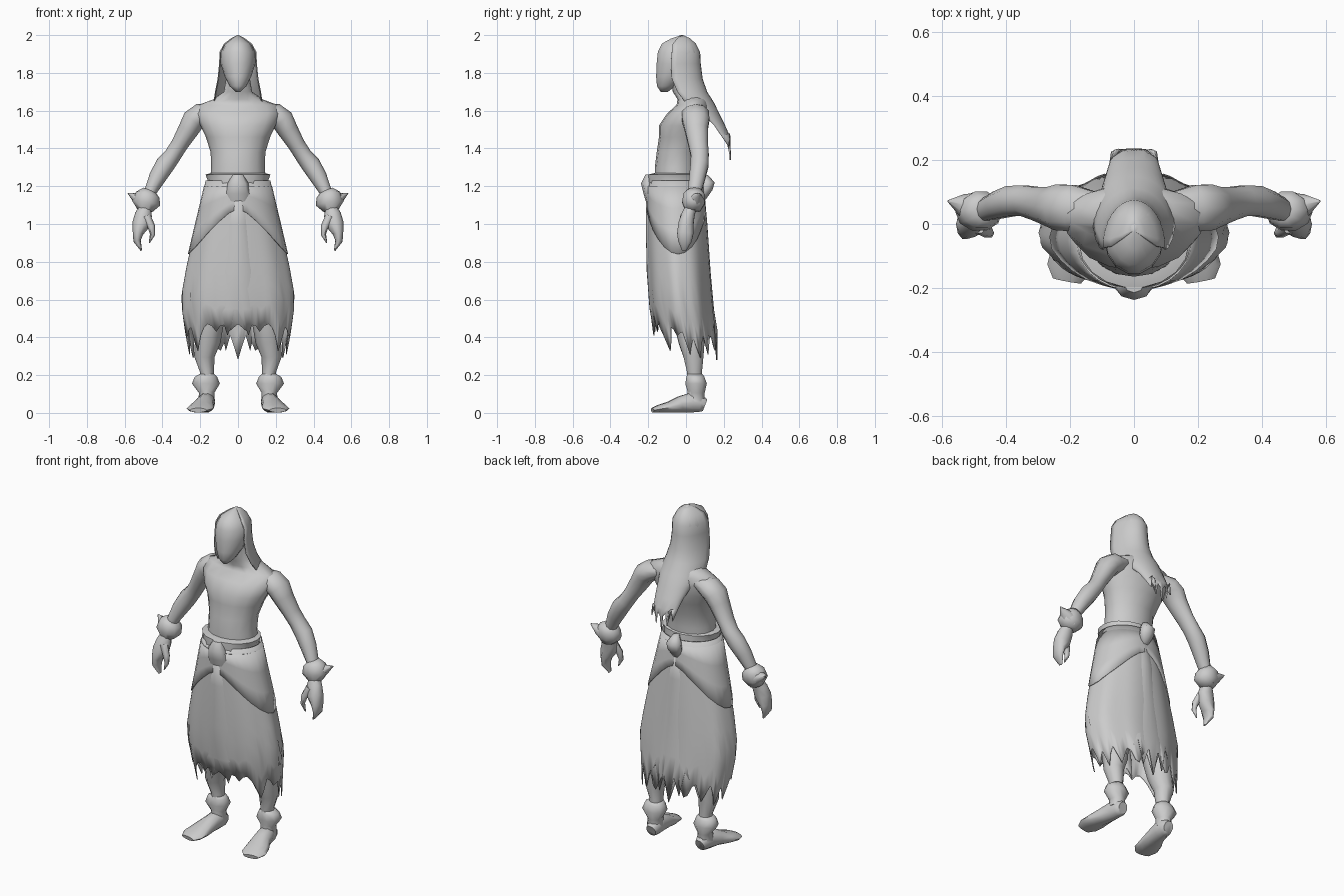
import bpy, math, random
from mathutils import Vector

random.seed(4)
grey = bpy.data.materials.new("light_grey")
grey.diffuse_color = (0.6, 0.6, 0.6, 1)


def make(name, verts, faces, mirror=False, thick=0, angle=60):
    me = bpy.data.meshes.new(name)
    me.from_pydata([tuple(v) for v in verts], [], faces)
    me.materials.append(grey)
    me.shade_smooth()
    me.set_sharp_from_angle(angle=math.radians(angle))
    ob = bpy.data.objects.new(name, me)
    bpy.context.collection.objects.link(ob)
    if thick:
        m = ob.modifiers.new("thickness", 'SOLIDIFY')
        m.thickness = thick
    if mirror:
        ob.modifiers.new("mirror", 'MIRROR')
    return ob


def grid_faces(rows, cols, wrap):
    n = cols if wrap else cols - 1
    return [(r * cols + c, r * cols + (c + 1) % cols,
             (r + 1) * cols + (c + 1) % cols, (r + 1) * cols + c)
            for r in range(rows - 1) for c in range(n)]


def loft(name, rings, seg=12, ref=(0, 1, 0), flat=False, mirror=False):
    """Tube through rings (x, y, z, side radius, ref radius)."""
    pts = [Vector(r[:3]) for r in rings]
    ref, verts = Vector(ref), []
    for i, r in enumerate(rings):
        t = pts[min(i + 1, len(pts) - 1)] - pts[max(i - 1, 0)]
        t = Vector((0, 0, 1)) if flat else t.normalized()
        u = ref.cross(t).normalized()
        v = t.cross(u)
        for k in range(seg):
            a = math.tau * k / seg
            verts.append(pts[i] + u * r[3] * math.cos(a) + v * r[4] * math.sin(a))
    faces = grid_faces(len(rings), seg, True)
    faces += [tuple(reversed(range(seg))),
              tuple(range((len(rings) - 1) * seg, len(rings) * seg))]
    return make(name, verts, faces, mirror)


# Head, with a pointed chin and crown
loft("head", [(0, -.115, 1.70, .012, .02), (0, -.105, 1.73, .045, .05),
              (0, -.08, 1.78, .07, .08), (0, -.05, 1.85, .092, .108),
              (0, -.04, 1.91, .092, .112), (0, -.04, 1.955, .068, .09),
              (0, -.03, 1.982, .032, .05), (0, -.02, 2.0, .004, .006)], 14, flat=True)

# Torso and neck
loft("torso", [(0, -.05, 1.2, .15, .115), (0, -.05, 1.3, .142, .115),
               (0, -.04, 1.38, .145, .115), (0, -.02, 1.46, .17, .123),
               (0, -.012, 1.52, .198, .132), (0, .012, 1.585, .225, .112),
               (0, .035, 1.63, .21, .085), (0, .035, 1.66, .13, .08),
               (0, .0, 1.70, .075, .07), (0, -.02, 1.79, .06, .06)], 16, flat=True)

# Arms
loft("arm", [(.13, .045, 1.6, .04, .06), (.195, .05, 1.58, .06, .076),
             (.235, .052, 1.55, .062, .075), (.262, .055, 1.5, .055, .064),
             (.31, .065, 1.42, .045, .054), (.345, .073, 1.365, .045, .05),
             (.385, .072, 1.315, .051, .05), (.425, .06, 1.25, .046, .045),
             (.46, .047, 1.18, .034, .038), (.488, .035, 1.12, .027, .032)],
     10, mirror=True)
# Flared wrist cuff with an outer spike
loft("wrist_cuff", [(.468, .045, 1.18, .034, .038), (.478, .045, 1.155, .064, .06),
                    (.486, .038, 1.11, .075, .062), (.492, .035, 1.07, .04, .042)],
     10, mirror=True)
loft("cuff_spike", [(.49, .045, 1.118, .055, .055), (.54, .06, 1.138, .028, .035),
                    (.583, .072, 1.163, .002, .003)], 8, mirror=True)
# Hands, with the fingers held together
loft("hand", [(.49, .03, 1.1, .027, .03), (.5, .012, 1.05, .045, .036),
              (.512, .0, 1.0, .048, .042), (.53, -.004, .95, .028, .045),
              (.534, -.006, .91, .02, .038), (.512, -.01, .86, .004, .012)],
     10, mirror=True)
loft("thumb", [(.485, -.01, 1.04, .024, .022), (.458, -.025, .985, .02, .02),
               (.452, -.03, .945, .014, .014), (.47, -.03, .9, .003, .003)],
     6, mirror=True)

# Legs, ankle wraps and feet
loft("leg", [(.11, -.03, .85, .09, .09), (.14, .0, .6, .09, .09),
             (.155, .02, .45, .075, .08), (.16, .03, .38, .068, .073),
             (.178, .04, .3, .055, .056), (.165, .045, .22, .037, .042),
             (.165, .05, .08, .04, .045)], 10, mirror=True)
loft("ankle_wrap", [(.165, .047, .205, .04, .043), (.17, .05, .19, .06, .05),
                    (.17, .053, .155, .074, .06), (.166, .055, .105, .04, .046),
                    (.167, .05, .06, .045, .05)], 10, flat=True, mirror=True)
loft("foot", [(.162, .1, .04, .03, .035), (.163, .075, .05, .042, .048),
              (.168, .03, .055, .046, .055), (.178, -.03, .045, .052, .045),
              (.192, -.09, .03, .068, .03), (.203, -.14, .022, .07, .022),
              (.21, -.178, .014, .045, .012)], 10, ref=(0, 0, 1), mirror=True)


def section(z):
    """Skirt half width, front y and back y at a height."""
    table = [(.25, .25, -.135, .165), (.45, .275, -.168, .15), (.6, .297, -.19, .135),
             (.8, .262, -.197, .12), (.95, .228, -.2, .108), (1.1, .193, -.2, .095),
             (1.2, .17, -.2, .085), (1.3, .16, -.18, .08)]
    for a, b in zip(table, table[1:]):
        if z <= b[0]:
            f = max(0, (z - a[0]) / (b[0] - a[0]))
            return [p + (q - p) * f for p, q in zip(a[1:], b[1:])]
    return table[-1][1:]


def shell(name, top, hem, seg, grow, rows, pleat, thick):
    """Cloth wrapped round the hips; hem(angle, index) gives its lower edge."""
    verts = []
    for r in range(rows):
        for k in range(seg):
            a = math.tau * k / seg
            z = top + (hem(a, k) - top) * r / (rows - 1)
            w, yf, yb = section(z)
            s = 1 + grow + pleat * (r / (rows - 1)) * math.cos(9 * a)
            verts.append((w * s * math.sin(a),
                          (yf + yb) / 2 - (yb - yf) / 2 * s * math.cos(a), z))
    return make(name, verts, grid_faces(rows, seg, True), thick=thick, angle=40)


# Ragged hem by angle from the front, alike on both sides: (degrees, height)
EDGE = [(0, .47), (10, .43), (17, .48), (25, .43), (33, .48), (42, .44), (56, .32),
        (66, .47), (76, .40), (84, .44), (95, .31), (104, .4), (115, .29), (124, .42),
        (135, .31), (147, .43), (158, .31), (170, .43), (180, .28)]


def ragged(a, k):
    d = math.degrees(min(a, math.tau - a))
    for p, q in zip(EDGE, EDGE[1:]):
        if d <= q[0] + .01:
            return p[1] + (q[1] - p[1]) * (d - p[0]) / (q[0] - p[0])


shell("skirt", 1.23, ragged, 72, 0, 8, .02, .005)


# Hip drape, hanging low on each side
def drape(a, k):
    return 1.08 - .24 * abs(math.sin(a)) ** 1.6


shell("hip_drape", 1.2, drape, 28, .025, 4, .008, .006)


# Front and back cloth panels, tapering to points
def panel(name, side, rows, tips):
    verts, n = [], len(tips)
    for z, w, y in rows:
        for c in range(n):
            t = c / (n - 1) * 2 - 1
            last = z == rows[-1][0]
            verts.append((w * t, y - side * .03 * t * t, tips[c] if last else z))
    return make(name, verts, grid_faces(len(rows), n, False), thick=.005)


panel("front_panel", -1, [(1.2, .04, -.208), (1.0, .07, -.208), (.75, .1, -.203),
                          (.55, .115, -.188), (.46, .11, -.175)],
      (.44, .5, .41, .48, .52, .48, .41, .5, .44))
panel("back_panel", 1, [(1.2, .04, .095), (1.0, .08, .113), (.75, .11, .13),
                        (.55, .13, .148), (.4, .13, .168)],
      (.42, .48, .33, .44, .28, .44, .33, .48, .42))

# Waist wrap and knots
loft("waist_wrap", [(0, -.055, 1.1, .19, .142), (0, -.055, 1.15, .185, .146),
                    (0, -.06, 1.19, .165, .14), (0, -.062, 1.225, .158, .142),
                    (0, -.062, 1.262, .172, .138), (0, -.06, 1.27, .14, .11)],
     18, flat=True)
loft("front_knot", [(0, -.185, 1.08, .04, .015), (0, -.195, 1.16, .065, .03),
                    (0, -.2, 1.215, .055, .038), (0, -.19, 1.262, .03, .025)], 8, flat=True)
loft("back_knot", [(0, .09, 1.13, .02, .015), (0, .105, 1.18, .045, .035),
                   (0, .115, 1.22, .045, .037), (0, .095, 1.26, .02, .02)], 8, flat=True)

# Long hair: a horseshoe sheet from the crown down the back
rows = [(2.0, .003, -.022, -.018), (1.984, .036, -.045, .02), (1.955, .074, -.07, .052),
        (1.91, .098, -.075, .075), (1.85, .1, -.08, .078), (1.77, .108, -.075, .088),
        (1.7, .122, -.045, .112), (1.64, .13, .0, .15), (1.58, .105, .09, .178),
        (1.52, .088, .15, .208), (1.47, .078, .185, .23)]
cols, verts = 17, []
for z, w, yf, yb in rows:
    for c in range(cols):
        a = math.radians(-90 + 180 * c / (cols - 1))
        verts.append((w * math.sin(a), yf + (yb - yf) * max(math.cos(a), 0), z))
for c in range(cols):  # ragged ends
    edge = abs(c - 8) / 8
    tip = (1.34 if c % 4 == 0 else 1.42) + .07 * edge
    verts.append((.072 * (c / 8 - 1), .237 - .01 * edge ** 2, tip))
make("hair", verts, grid_faces(len(rows) + 1, cols, False), thick=.006)
